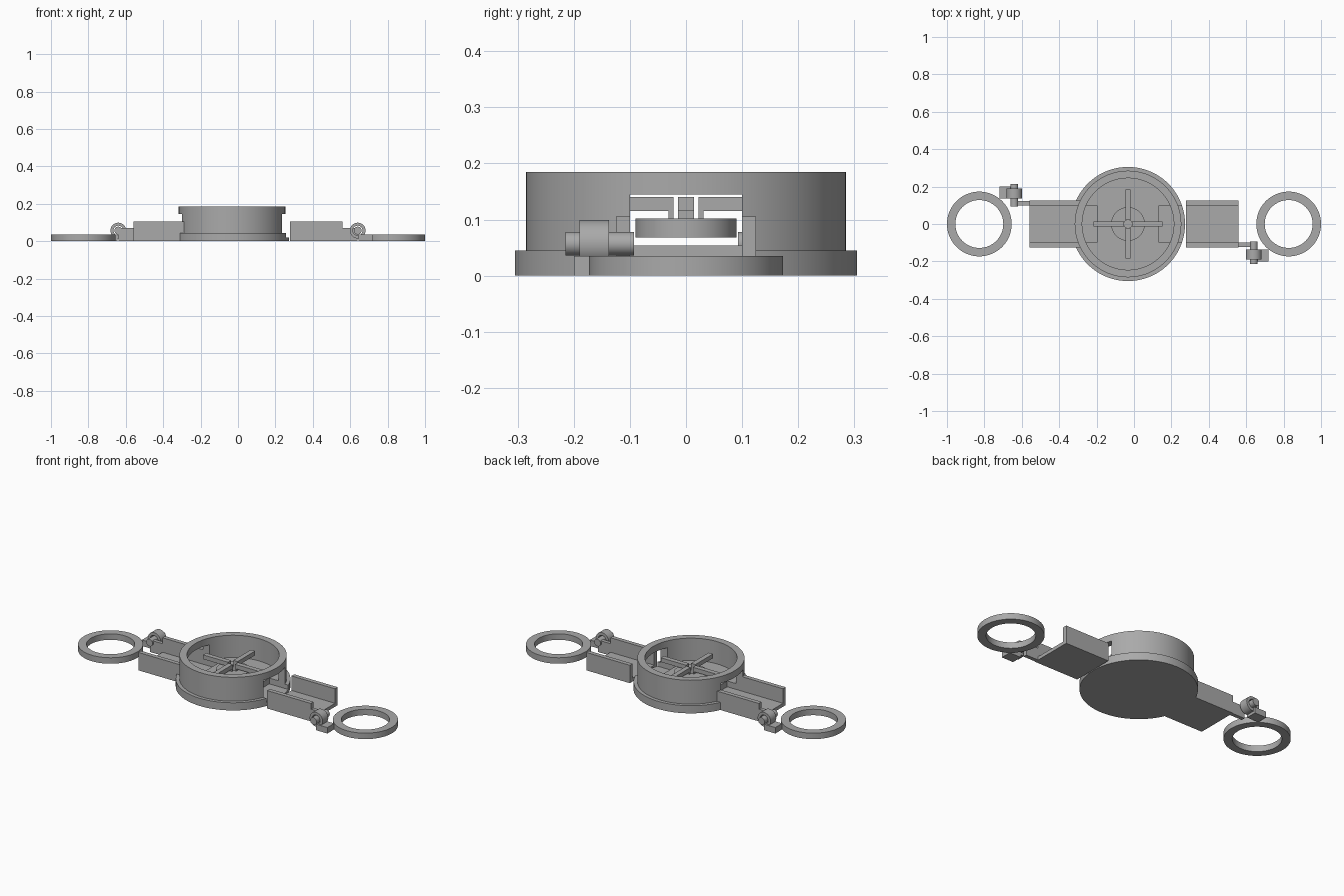
import bpy, bmesh, math
from mathutils import Matrix

default = bpy.data.objects.get("Cube")
if default:
    bpy.data.objects.remove(default, do_unlink=True)

grey = bpy.data.materials.new("plain_grey")
grey.use_nodes = True
COLOR = (0.4, 0.4, 0.4, 1)
grey.diffuse_color = COLOR
grey.node_tree.nodes["Principled BSDF"].inputs["Base Color"].default_value = COLOR

DRUM_X = -0.032


def finish(name, bm, smooth=False):
    bmesh.ops.recalc_face_normals(bm, faces=bm.faces)
    mesh = bpy.data.meshes.new(name)
    bm.to_mesh(mesh)
    bm.free()
    mesh.materials.append(grey)
    ob = bpy.data.objects.new(name, mesh)
    bpy.context.collection.objects.link(ob)
    if smooth:
        smooth_object(ob)
    return ob


def smooth_object(ob):
    bpy.ops.object.select_all(action="DESELECT")
    ob.select_set(True)
    bpy.context.view_layer.objects.active = ob
    bpy.ops.object.shade_smooth_by_angle(angle=math.radians(30))


def add_box(bm, x, y, z):
    """Box from three (low, high) ranges."""
    size = [b - a for a, b in (x, y, z)]
    mid = [(a + b) / 2 for a, b in (x, y, z)]
    bmesh.ops.create_cube(bm, size=1, matrix=Matrix.Translation(mid) @ Matrix.Diagonal((*size, 1)))


def add_lathe(bm, profile, steps=96, matrix=Matrix(), closed=True):
    """Spin an (r, z) profile about z; radius-zero ends become poles."""
    verts = [bm.verts.new((r, 0, z)) for r, z in profile]
    pairs = list(zip(verts, verts[1:])) + ([(verts[-1], verts[0])] if closed else [])
    edges = [bm.edges.new(p) for p in pairs]
    geom = bmesh.ops.spin(bm, geom=verts + edges, cent=(0, 0, 0), axis=(0, 0, 1),
                          angle=math.tau, steps=steps, use_duplicate=False)
    bmesh.ops.remove_doubles(bm, verts=bm.verts, dist=1e-5)
    bmesh.ops.transform(bm, matrix=matrix, verts=bm.verts)


def lathe(name, profile, matrix, steps=96, closed=True):
    bm = bmesh.new()
    add_lathe(bm, profile, steps, matrix, closed)
    return finish(name, bm, True)


def cut(target, x, y, z):
    bm = bmesh.new()
    add_box(bm, x, y, z)
    cutter = finish("cutter", bm)
    cutter.hide_render = True
    mod = target.modifiers.new("cut", "BOOLEAN")
    mod.operation = "DIFFERENCE"
    mod.solver = "EXACT"
    mod.object = cutter
    bpy.ops.object.select_all(action="DESELECT")
    target.select_set(True)
    bpy.context.view_layer.objects.active = target
    bpy.ops.object.modifier_apply(modifier=mod.name)
    bpy.data.objects.remove(cutter, do_unlink=True)


# Drum housing: flanged cup with two opposite windows and sill slots
center = Matrix.Translation((DRUM_X, 0, 0))
drum = lathe("drum_housing", [(0, 0), (0.305, 0), (0.305, 0.045), (0.285, 0.045), (0.285, 0.185),
                              (0.245, 0.185), (0.245, 0.054), (0, 0.054)], center, closed=False)
cut(drum, (DRUM_X - 0.4, DRUM_X + 0.4), (-0.1, 0.1), (0.054 + 0.0005, 0.145))
for side in (-1, 1):
    ends = sorted((DRUM_X + side * 0.165, DRUM_X + side * 0.4))
    cut(drum, ends, (-0.1, 0.1), (0.02, 0.08))
smooth_object(drum)

# Rotor hub and its four paddles
lathe("rotor_hub", [(0.022, 0.068), (0.09, 0.068), (0.09, 0.102), (0.022, 0.102)], center, 64)
for i in range(4):
    bm = bmesh.new()
    add_box(bm, (0.022, 0.185), (-0.014, 0.014), (0.115, 0.14))
    add_box(bm, (0.022, 0.031), (-0.014, 0.014), (0.1, 0.115))
    bmesh.ops.transform(bm, matrix=center @ Matrix.Rotation(i * math.pi / 2, 4, "Z"), verts=bm.verts)
    finish(f"rotor_paddle_{i + 1}", bm)

# Each side: tray, hinge and ring, repeated by a half turn
for side, angle in (("left", 0), ("right", math.pi)):
    turn = Matrix.Rotation(angle, 4, "Z")

    # Open channel tray extruded along x from a U profile
    bm = bmesh.new()
    outline = [(-0.125, 0), (0.125, 0), (0.125, 0.105), (0.1, 0.105),
               (0.1, 0.02), (-0.1, 0.02), (-0.1, 0.105), (-0.125, 0.105)]
    face = bm.faces.new([bm.verts.new((0.277, y, z)) for y, z in outline])
    ext = bmesh.ops.extrude_face_region(bm, geom=[face])
    moved = [v for v in ext["geom"] if isinstance(v, bmesh.types.BMVert)]
    bmesh.ops.translate(bm, verts=moved, vec=(0.283, 0, 0))
    if face.is_valid and len(bm.faces) < len(outline) + 2:
        bm.faces.new(list(face.verts))
    bmesh.ops.transform(bm, matrix=turn, verts=bm.verts)
    finish(f"{side}_tray", bm)

    # Hinge arm and pin
    bm = bmesh.new()
    add_box(bm, (0.56, 0.64), (-0.122, -0.1), (0, 0.07))
    bmesh.ops.transform(bm, matrix=turn, verts=bm.verts)
    finish(f"{side}_hinge_arm", bm)
    axle = turn @ Matrix.Translation((0.64, 0, 0.057)) @ Matrix.Rotation(math.pi / 2, 4, "X")
    lathe(f"{side}_hinge_pin", [(0, 0.093), (0.021, 0.093), (0.021, 0.215), (0, 0.215)],
          axle, 32, False)

    # Hinge knuckle around the pin, with its foot joining the ring
    lathe(f"{side}_hinge_knuckle", [(0.026, 0.137), (0.042, 0.137), (0.042, 0.19), (0.026, 0.19)],
          axle, 40)
    bm = bmesh.new()
    add_box(bm, (0.645, 0.72), (-0.2, -0.137), (0, 0.035))
    bmesh.ops.transform(bm, matrix=turn, verts=bm.verts)
    finish(f"{side}_hinge_foot", bm)

    # Flat end ring
    lathe(f"{side}_ring", [(0.128, 0), (0.173, 0), (0.173, 0.035), (0.128, 0.035)],
          turn @ Matrix.Translation((0.827, 0, 0)), 80)
